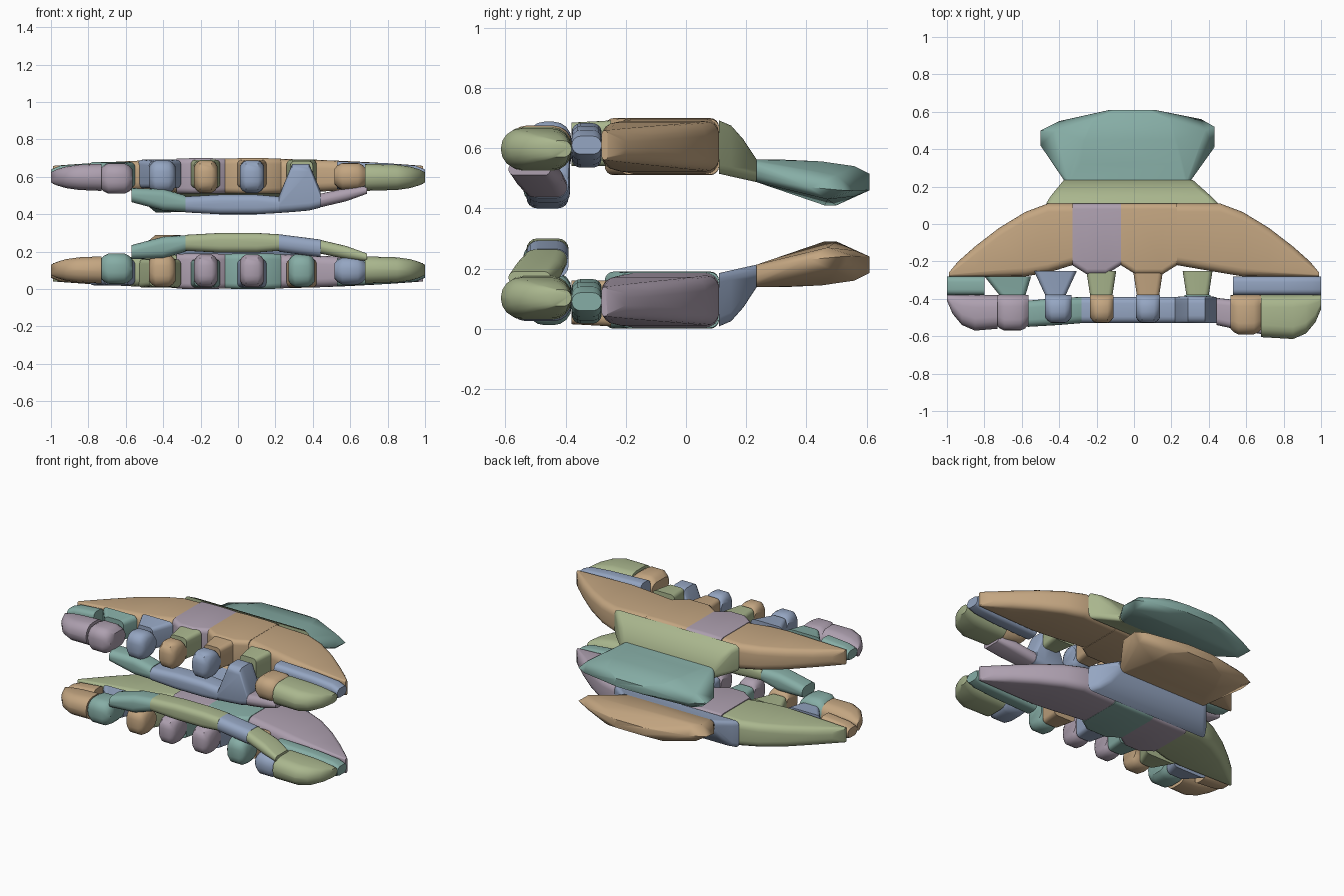
import bpy, bmesh, math

old_cube = bpy.data.objects.get("Cube")
if old_cube:
    bpy.data.objects.remove(old_cube, do_unlink=True)


def make_material(name, red, green, blue):
    material = bpy.data.materials.new(name)
    material.use_nodes = True
    colour = (red, green, blue, 1)
    material.diffuse_color = colour
    for node in material.node_tree.nodes:
        if node.type == 'BSDF_PRINCIPLED':
            node.inputs["Base Color"].default_value = colour
            node.inputs["Roughness"].default_value = 0.6
    return material


tan = make_material("warm_tan", .55, .38, .22)
teal = make_material("soft_teal", .24, .42, .38)
olive = make_material("pale_olive", .40, .47, .27)
mauve = make_material("dusty_mauve", .42, .35, .43)
blue = make_material("slate_blue", .30, .38, .54)

CLIP_HEIGHT = 0.70
TOOTH_BACK = -0.38
BODY_FRONT = -0.28


def rounded_section(low, high, bottom, top, radius, steps=4):
    """Points (u, z) around a rectangle with rounded corners."""
    radius = min(radius, (high - low) / 2, (top - bottom) / 2)
    corners = [(high - radius, top - radius), (low + radius, top - radius),
               (low + radius, bottom + radius), (high - radius, bottom + radius)]
    points = []
    for quarter, (u, z) in enumerate(corners):
        for step in range(steps + 1):
            angle = (quarter + step / steps) * math.pi / 2
            points.append((u + radius * math.cos(angle), z + radius * math.sin(angle)))
    return points


def hull_object(name, points, material):
    mesh = bpy.data.meshes.new(name)
    bm = bmesh.new()
    for point in points:
        bm.verts.new(point)
    bmesh.ops.remove_doubles(bm, verts=bm.verts, dist=0.002)
    result = bmesh.ops.convex_hull(bm, input=bm.verts)
    spare = {item for key in ("geom_interior", "geom_unused") for item in result[key]
             if isinstance(item, bmesh.types.BMVert)}
    bmesh.ops.delete(bm, geom=list(spare), context='VERTS')
    bmesh.ops.recalc_face_normals(bm, faces=bm.faces)
    bm.to_mesh(mesh)
    bm.free()
    mesh.materials.append(material)
    part = bpy.data.objects.new(name, mesh)
    bpy.context.collection.objects.link(part)
    bpy.ops.object.select_all(action='DESELECT')
    part.select_set(True)
    bpy.context.view_layer.objects.active = part
    bpy.ops.object.shade_smooth_by_angle(angle=math.radians(40))


def add_part(name, upper, lower, stations, axis='x', radius=0.05, extra=()):
    """Convex piece through sections (position, low, high, bottom, top),
    made for the upper jaw and mirrored for the lower one."""
    points = list(extra)
    for position, low, high, bottom, top in stations:
        for u, z in rounded_section(low, high, bottom, top, radius):
            points.append((position, u, z) if axis == 'x' else (u, position, z))
    if upper:
        hull_object("upper_" + name, points, upper)
    if lower:
        flipped = [(x, y, CLIP_HEIGHT - z) for x, y, z in points]
        hull_object("lower_" + name, flipped, lower)


# Curved body: two wings and two middle panels
def wing(name, upper, lower, side, inner):
    outline = [(inner, -.22, .11), (.46, -.26, .11), (.58, BODY_FRONT, .065),
               (.72, BODY_FRONT, -.02), (.85, BODY_FRONT, -.12),
               (.94, BODY_FRONT, -.2), (.99, BODY_FRONT, -.26)]
    stations = []
    for x, front, back in outline:
        stations.append((side * x, front, back, .512 + .05 * x * x, .698 - .04 * x * x))
    add_part(name, upper, lower, stations, radius=0.045)


def panel(name, upper, lower, left, right):
    inset = 0.08
    stations = [(left, -.22, .11, .512, .697), (left + inset, -.27, .11, .51, .70),
                (right - inset, -.27, .11, .51, .70), (right, -.22, .11, .512, .697)]
    add_part(name, upper, lower, stations, radius=0.03)


wing("left_wing", tan, mauve, 1, .23)
wing("right_wing", tan, olive, -1, .33)
panel("right_panel", mauve, mauve, -.33, -.07)
panel("left_panel", tan, teal, -.07, .23)

# Neck and thumb handle
add_part("neck", olive, blue, axis='y', radius=0.03, stations=[
    (.11, -.47, .45, .515, .692), (.15, -.445, .41, .507, .675),
    (.19, -.41, .36, .497, .63), (.235, -.375, .315, .487, .562)])
add_part("handle", teal, tan, axis='y', radius=0.035, stations=[
    (.235, -.375, .305, .487, .562), (.32, -.32, .25, .47, .562),
    (.45, -.3, .25, .44, .556), (.56, -.25, .22, .44, .54),
    (.61, -.13, .11, .46, .515)],
    extra=[(-.5, .42, .47), (-.5, .5, .46), (-.44, .46, .41), (-.39, .5, .41),
           (.43, .41, .47), (.43, .52, .46), (.39, .47, .43), (-.4, .55, .46),
           (.36, .56, .46), (-.42, .5, .51), (.38, .5, .51)])


# Curled teeth, each with a root joining it to the body
def tooth(name, upper, lower, x, half, front=-.53, bottom=.515, top=.688):
    stations = []
    for share, shrink in ((-1, .03), (-.8, .012), (-.5, 0), (.5, 0), (.8, .012), (1, .03)):
        stations.append((x + half * share, front + shrink, TOOTH_BACK,
                         bottom + shrink, top - shrink))
    add_part(name + "_tooth", upper, lower, stations, radius=0.06)


def root(name, upper, lower, x, half, spread=0.02):
    stations = [(-.25, x - half - spread, x + half + spread, .54, .692),
                (TOOTH_BACK, x - half, x + half, .54, .685)]
    add_part(name + "_root", upper, lower, stations, axis='y', radius=0.025)


tooth("right_inner", blue, tan, -.405, .07)
tooth("right_middle", tan, mauve, -.172, .062)
tooth("centre", blue, mauve, .075, .065)
tooth("left_inner", None, teal, .34, .07)
tooth("left_outer", tan, blue, .60, .083, front=-.59, bottom=.53, top=.675)
tooth("right_outer", mauve, teal, -.65, .085, front=-.57, bottom=.51, top=.672)

root("right_inner", blue, olive, -.42, .055, spread=.06)
root("right_middle", olive, teal, -.175, .06)
root("centre", tan, blue, .075, .06)
root("left_inner", olive, tan, .34, .06)

# Wide struts joining the wing tips to the rounded ends
add_part("left_strut", blue, teal, radius=0.03, stations=[
    (.53, TOOTH_BACK, BODY_FRONT, .535, .683), (.8, TOOTH_BACK, BODY_FRONT, .545, .673),
    (.95, TOOTH_BACK, BODY_FRONT, .56, .66), (1, TOOTH_BACK, BODY_FRONT, .58, .64)])
add_part("right_strut", teal, tan, radius=0.03, stations=[
    (-.8, TOOTH_BACK, BODY_FRONT, .545, .673), (-.95, TOOTH_BACK, BODY_FRONT, .56, .66),
    (-1, TOOTH_BACK, BODY_FRONT, .58, .64)])
add_part("right_brace", teal, blue, radius=0.03, axis='y', stations=[
    (BODY_FRONT, -.8, -.55, .54, .68), (TOOTH_BACK, -.72, -.58, .54, .675)])


# Rounded outer ends
def rounded_end(name, upper, lower, side, inner, front):
    stations = []
    for x, pull, shrink in ((inner, .01, 0), (.85, 0, .005), (.92, .03, .015),
                            (.97, .09, .03), (1, .16, .045)):
        stations.append((side * x, front + pull, TOOTH_BACK, .525 + shrink, .67 - shrink))
    add_part(name, upper, lower, stations, radius=0.065)


rounded_end("left_end", olive, olive, 1, .68, -.615)
rounded_end("right_end", mauve, tan, -1, .73, -.57)

# Bowed bar that links the tooth tips
add_part("right_bar", teal, teal, radius=0.04, stations=[
    (-.57, -.55, -.41, .465, .54), (-.4, -.54, -.395, .42, .535),
    (-.28, -.53, -.39, .412, .50)])
add_part("middle_bar", blue, olive, radius=0.035, stations=[
    (-.28, -.53, -.39, .41, .495), (-.1, -.53, -.39, .40, .505),
    (.1, -.53, -.39, .40, .505), (.22, -.53, -.39, .407, .495)])
add_part("left_bar_tooth", blue, None, radius=0.04, stations=[
    (.22, -.53, -.39, .407, .50), (.29, -.53, -.385, .412, .67),
    (.38, -.53, -.385, .42, .67), (.44, -.53, -.39, .435, .53)])
add_part("left_bar_joint", None, blue, radius=0.04, stations=[
    (.22, -.53, -.39, .407, .50), (.44, -.53, -.39, .435, .53)])
add_part("left_bar", mauve, olive, radius=0.035, stations=[
    (.44, -.54, -.395, .437, .51), (.58, -.57, -.41, .47, .54),
    (.69, -.59, -.45, .51, .55)])
